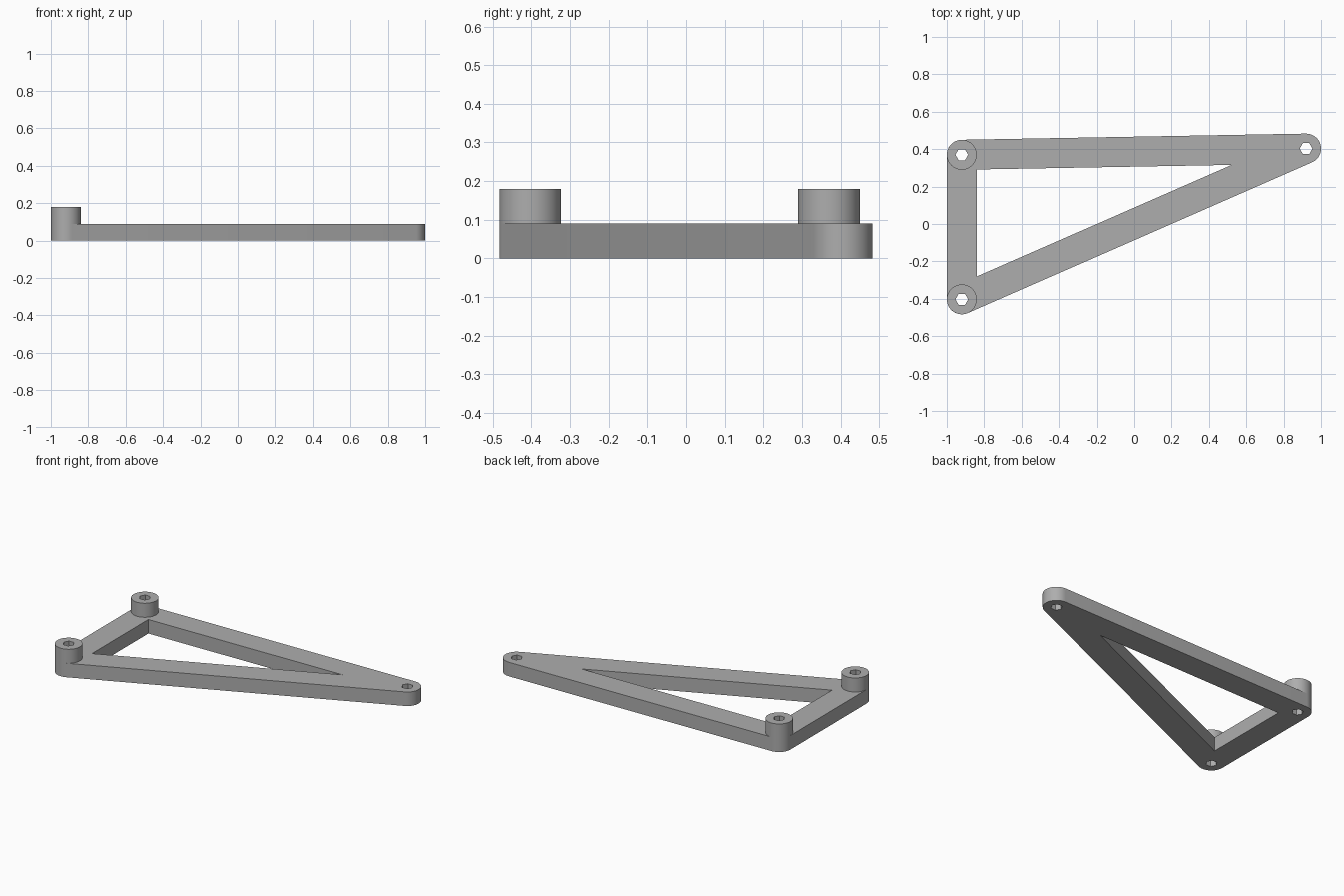
import bpy, bmesh
from math import pi, cos, sin, atan2, radians
from mathutils import Vector
from mathutils.geometry import intersect_line_line_2d

cube = bpy.data.objects.get("Cube")
if cube:
    bpy.data.objects.remove(cube, do_unlink=True)

grey = bpy.data.materials.new("plain_grey")
grey.use_nodes = True
grey.diffuse_color = (0.42, 0.42, 0.42, 1)
grey.node_tree.nodes["Principled BSDF"].inputs["Base Color"].default_value = grey.diffuse_color

R, HOLE, THICK, TOP = 0.08, 0.034, 0.09, 0.18
# Pivot centres, counter-clockwise
pivots = [Vector((-0.92, 0.37)), Vector((-0.92, -0.403)), Vector((0.92, 0.403))]


def ring(centre, radius, sides):
    return [centre + radius * Vector((cos(2 * pi * i / sides), sin(2 * pi * i / sides)))
            for i in range(sides)]


def outward(a, b):
    d = (b - a).normalized()
    return Vector((d.y, -d.x))


def rounded_outline(points, radius, steps=16):
    # Tangent outline around equal discs at the points
    out = []
    for i, p in enumerate(points):
        n0 = outward(points[i - 1], p)
        n1 = outward(p, points[(i + 1) % len(points)])
        start = atan2(n0.y, n0.x)
        sweep = (atan2(n1.y, n1.x) - start) % (2 * pi)
        for k in range(steps + 1):
            t = start + sweep * k / steps
            out.append(p + radius * Vector((cos(t), sin(t))))
    return out


def inset_triangle(points, dist):
    lines = []
    for i, p in enumerate(points):
        q = points[(i + 1) % 3]
        n = outward(p, q) * dist
        lines.append((p - n, q - n))
    return [intersect_line_line_2d(*lines[i - 1], *lines[i]) for i in range(3)]


def plate(name, loops, z0, z1):
    # Fill the first loop, leaving the others open, then extrude
    bm = bmesh.new()
    edges = []
    for loop in loops:
        vs = [bm.verts.new((p.x, p.y, z0)) for p in loop]
        edges += [bm.edges.new((vs[i - 1], vs[i])) for i in range(len(vs))]
    bmesh.ops.triangle_fill(bm, use_beauty=True, edges=edges, normal=(0, 0, 1))
    res = bmesh.ops.extrude_face_region(bm, geom=bm.faces[:], use_keep_orig=True)
    moved = [g for g in res["geom"] if isinstance(g, bmesh.types.BMVert)]
    bmesh.ops.translate(bm, verts=moved, vec=(0, 0, z1 - z0))
    bmesh.ops.recalc_face_normals(bm, faces=bm.faces[:])
    mesh = bpy.data.meshes.new(name)
    bm.to_mesh(mesh)
    bm.free()
    mesh.materials.append(grey)
    obj = bpy.data.objects.new(name, mesh)
    bpy.context.collection.objects.link(obj)
    bpy.ops.object.select_all(action="DESELECT")
    obj.select_set(True)
    bpy.context.view_layer.objects.active = obj
    bpy.ops.object.shade_smooth_by_angle(angle=radians(30))
    return obj


# Triangular frame with a triangular opening and three hexagonal holes
holes = [ring(p, HOLE, 6) for p in pivots]
plate("triangle_frame", [rounded_outline(pivots, R), inset_triangle(pivots, R)] + holes, 0, THICK)

# Raised bosses on the two left-edge corners
for name, p, hole in zip(("rear_boss", "front_boss"), pivots, holes):
    plate(name, [ring(p, R, 48), hole], THICK, TOP)
